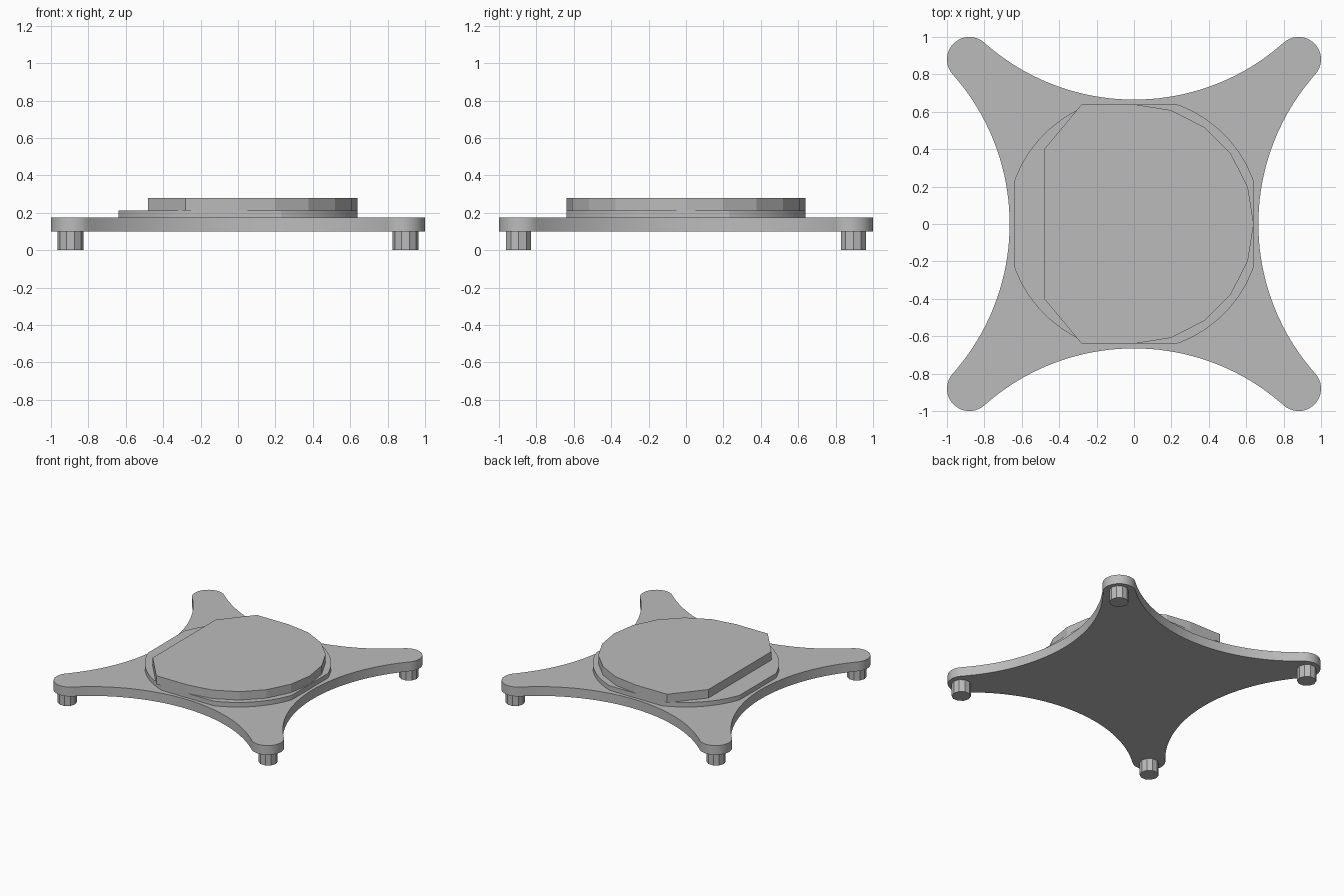
import bpy
import bmesh
from math import atan2, cos, pi, radians, sin, sqrt

if "Cube" in bpy.data.objects:
    bpy.data.objects.remove(bpy.data.objects["Cube"])

grey = bpy.data.materials.new("matte_grey")
grey.use_nodes = True
colour = (0.5, 0.5, 0.5, 1)
grey.diffuse_color = colour
grey.node_tree.nodes["Principled BSDF"].inputs["Base Color"].default_value = colour


def arc(cx, cy, r, start, end, steps):
    """Points along a circular arc."""
    angles = [start + (end - start) * i / steps for i in range(steps + 1)]
    return [(cx + r * cos(a), cy + r * sin(a)) for a in angles]


def four_way(points):
    """Repeat a quarter outline around the centre."""
    result = []
    for _ in range(4):
        result += points
        points = [(-y, x) for x, y in points]
    return result


def slab(name, outline, bottom, top, smooth=True):
    """Extrude a flat counter-clockwise outline into a solid."""
    bm = bmesh.new()
    face = bm.faces.new([bm.verts.new((x, y, bottom)) for x, y in outline])
    new = bmesh.ops.extrude_face_region(bm, geom=[face])["geom"]
    for v in new:
        if isinstance(v, bmesh.types.BMVert):
            v.co.z = top
    bmesh.ops.recalc_face_normals(bm, faces=bm.faces)
    mesh = bpy.data.meshes.new(name)
    bm.to_mesh(mesh)
    bm.free()
    mesh.materials.append(grey)
    obj = bpy.data.objects.new(name, mesh)
    bpy.context.collection.objects.link(obj)
    if smooth:
        bpy.ops.object.select_all(action="DESELECT")
        obj.select_set(True)
        bpy.context.view_layer.objects.active = obj
        bpy.ops.object.shade_smooth_by_angle(angle=radians(15))
    return obj


# Four-armed base: round arm tips joined by tangent concave arcs
tip, tip_r, waist = 0.88, 0.12, 0.665
k = waist - tip_r
centre = (2 * tip * tip - k * k) / (2 * (tip - k))
sweep_r = centre - waist
half = atan2(tip, centre - tip)
corner = arc(tip, tip, tip_r, half - pi / 2 + pi / 2 - half - (pi / 2 - half),
             pi / 2 + half, 20)
sweep = arc(0, centre, sweep_r, -pi / 2 + half, -pi / 2 - half, 40)
slab("base_plate", four_way(corner + sweep[1:-1]), 0.1, 0.175)

# Middle plate: a disc trimmed by a square
flat, disc_r = 0.64, 0.68
cut = atan2(sqrt(disc_r ** 2 - flat ** 2), flat)
slab("middle_plate", four_way(arc(0, 0, disc_r, cut, pi / 2 - cut, 24)), 0.175, 0.212)

# Top plate: faceted half round with a clipped flat end
half_round = arc(0, 0, 0.64, -pi / 2, pi / 2, 10)
clipped = [(-0.28, 0.64), (-0.48, 0.4), (-0.48, -0.4), (-0.28, -0.64)]
slab("top_plate", half_round + clipped, 0.212, 0.28, smooth=False)

# Faceted feet
for side, sx in (("left", 1), ("right", -1)):
    for end, sy in (("front", -1), ("back", 1)):
        foot = arc(sx * 0.895, sy * 0.895, 0.07, 0, 1.8 * pi, 9)
        slab(f"{end}_{side}_foot", foot, 0, 0.1, smooth=False)
